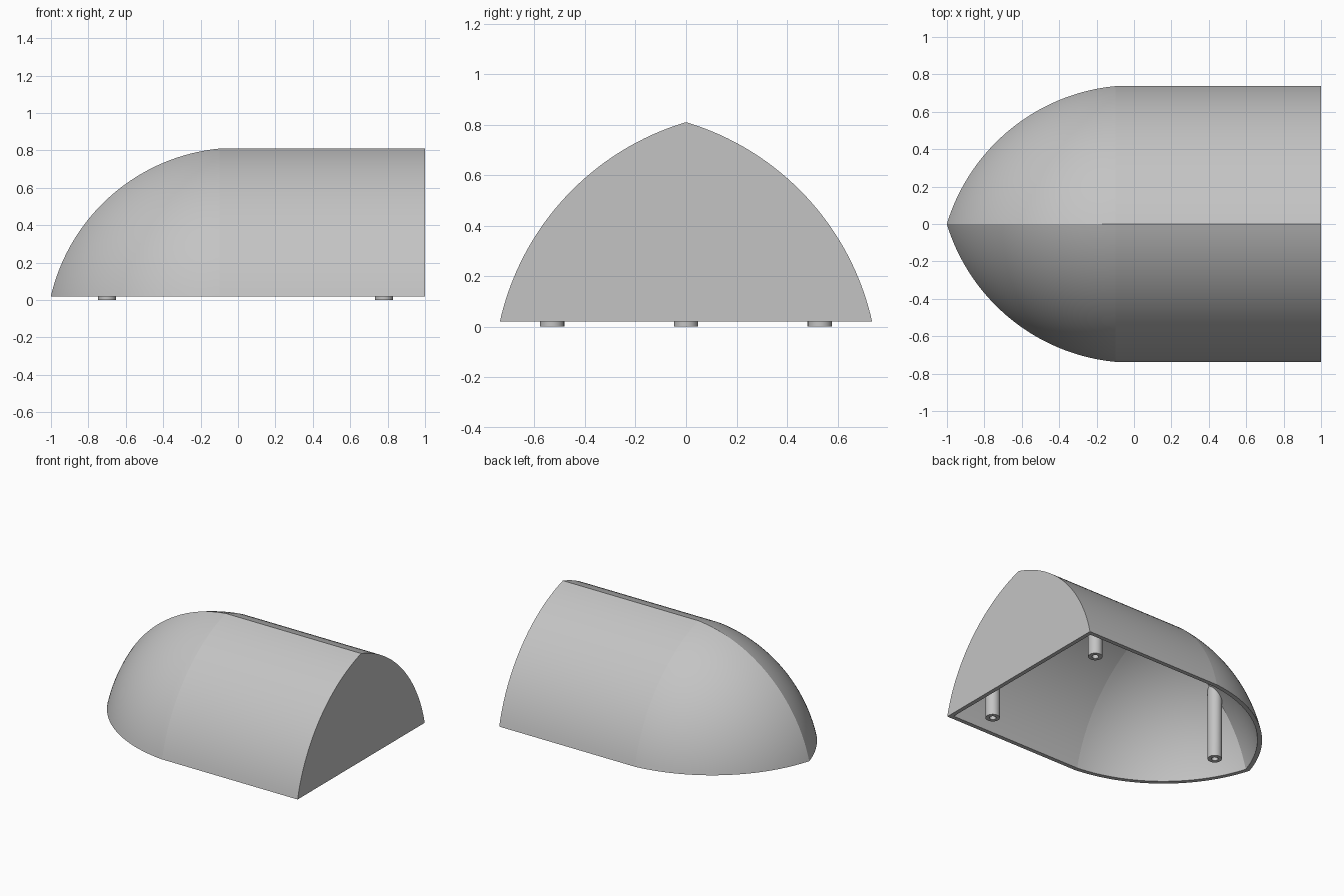
import bpy, bmesh, math

cube = bpy.data.objects.get("Cube")
if cube:
    bpy.data.objects.remove(cube, do_unlink=True)

# Shared dimensions: each side is an arc whose centre lies across the ridge
R = 1.0715              # nose sphere radius
C, ZC = 0.304, -0.213   # arc centre offset and height
FOOT = 0.02             # height of the bottom rim
SEAM, BACK = -0.1, 1.0
WALL = 0.03
ARC, RINGS = 32, 40

grey = bpy.data.materials.new("light grey")
grey.use_nodes = True
grey.diffuse_color = (0.55, 0.55, 0.55, 1)
grey.node_tree.nodes["Principled BSDF"].inputs["Base Color"].default_value = grey.diffuse_color


def finish(name, bm, angle):
    bmesh.ops.remove_doubles(bm, verts=bm.verts[:], dist=0.0002)
    bmesh.ops.recalc_face_normals(bm, faces=bm.faces[:])
    mesh = bpy.data.meshes.new(name)
    bm.to_mesh(mesh)
    bm.free()
    mesh.materials.append(grey)
    obj = bpy.data.objects.new(name, mesh)
    bpy.context.collection.objects.link(obj)
    bpy.ops.object.select_all(action='DESELECT')
    obj.select_set(True)
    bpy.context.view_layer.objects.active = obj
    bpy.ops.object.shade_smooth_by_angle(angle=math.radians(angle))
    return obj


def arch(radius, x):
    """Pointed arch at x, from the +y foot over the ridge to the -y foot."""
    r = math.sqrt(radius ** 2 - min(x, SEAM) ** 2 if x < SEAM else radius ** 2 - SEAM ** 2)
    a0 = math.asin((FOOT - ZC) / r)
    a1 = math.acos(min(1, C / r))
    half = []
    for i in range(ARC + 1):
        a = a0 + (a1 - a0) * i / ARC
        half.append((x, r * math.cos(a) - C, ZC + r * math.sin(a)))
    return half + [(x, -y, z) for x, y, z in reversed(half[:-1])]


def skin(bm, radius, back):
    """Nose and straight body as a row of arches, closed by a back wall."""
    tip = math.sqrt(radius ** 2 - C ** 2 - (FOOT - ZC) ** 2)
    t0, t1 = math.asin(tip / radius), math.asin(-SEAM / radius)
    xs = [-radius * math.sin(t0 + (t1 - t0) * i / RINGS) for i in range(RINGS + 1)]
    rows = [[bm.verts.new(p) for p in arch(radius, x)] for x in xs + [back]]
    for a, b in zip(rows, rows[1:]):
        for i in range(len(a) - 1):
            bm.faces.new((a[i], a[i + 1], b[i + 1], b[i]))
    bm.faces.new(rows[-1])
    return rows


# Hollow shell: outer skin, inner skin and the flat rim between them
bm = bmesh.new()
outer = skin(bm, R, BACK)
inner = skin(bm, R - WALL, BACK - WALL)
for side in (0, -1):
    for i in range(len(outer) - 1):
        bm.faces.new((outer[i][side], outer[i + 1][side],
                      inner[i + 1][side], inner[i][side]))
bm.faces.new((outer[-1][0], outer[-1][-1], inner[-1][-1], inner[-1][0]))
finish("shell", bm, 4.5)


def shell_height(x, y):
    """Height of the middle of the shell wall above a point."""
    r = R - WALL / 2
    return ZC + math.sqrt(r ** 2 - max(-x, -SEAM) ** 2 - (abs(y) + C) ** 2)


def post(name, cx, cy, radius=0.048, bore=0.022, depth=0.3, sides=32):
    """Tubular foot that rises to meet the shell."""
    bm = bmesh.new()

    def ring(r, z=None):
        pts = []
        for i in range(sides):
            a = math.tau * i / sides
            x, y = cx + r * math.cos(a), cy + r * math.sin(a)
            pts.append(bm.verts.new((x, y, shell_height(x, y) if z is None else z)))
        return pts

    rings = [ring(radius), ring(radius, 0), ring(bore, 0), ring(bore, depth)]
    for a, b in zip(rings, rings[1:]):
        for i in range(sides):
            j = (i + 1) % sides
            bm.faces.new((a[i], a[j], b[j], b[i]))
    bm.faces.new(rings[0])
    bm.faces.new(rings[-1])
    finish(name, bm, 30)


# Three feet
post("nose_post", -0.70, 0)
post("left_back_post", 0.78, -0.53)
post("right_back_post", 0.78, 0.53)
